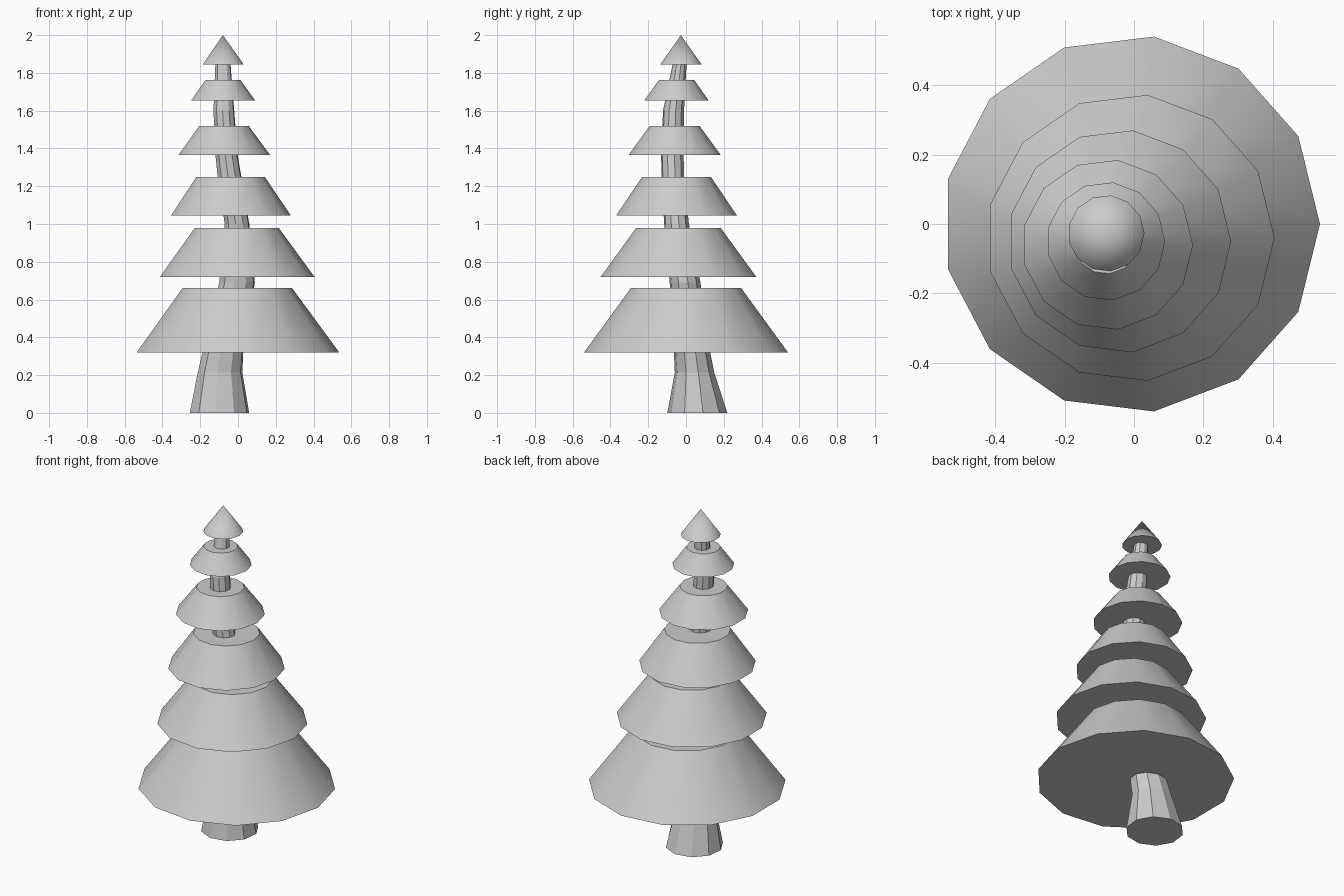
import bpy
import bmesh
from math import cos, sin, radians, tau

old = bpy.data.objects.get("Cube")
if old:
    bpy.data.objects.remove(old, do_unlink=True)

grey = bpy.data.materials.new("plain_grey")
grey.use_nodes = True
grey.diffuse_color = (0.6, 0.6, 0.6, 1)
grey.node_tree.nodes["Principled BSDF"].inputs["Base Color"].default_value = (0.6, 0.6, 0.6, 1)


def loft(name, sides, rings, phase=0.0, smooth=False):
    """Join stacked rings (x, y, z, rx, ry) into a closed solid; a zero radius makes a point."""
    bm = bmesh.new()
    loops = []
    for x, y, z, rx, ry in rings:
        if rx == 0:
            loops.append([bm.verts.new((x, y, z))] * sides)
            continue
        angles = [phase + tau * i / sides for i in range(sides)]
        loops.append([bm.verts.new((x + rx * cos(a), y + ry * sin(a), z)) for a in angles])
    for low, high in zip(loops, loops[1:]):
        for i in range(sides):
            j = (i + 1) % sides
            corners = dict.fromkeys((low[i], low[j], high[j], high[i]))
            bm.faces.new(list(corners)).smooth = smooth
    bm.faces.new(loops[0][::-1])
    if rings[-1][3] > 0:
        bm.faces.new(loops[-1])
    # Keep the rims crisp between sides and flat caps
    for edge in bm.edges:
        if len(edge.link_faces) == 2 and edge.calc_face_angle() > radians(40):
            edge.smooth = False
    mesh = bpy.data.meshes.new(name)
    bm.to_mesh(mesh)
    bm.free()
    mesh.materials.append(grey)
    obj = bpy.data.objects.new(name, mesh)
    bpy.context.collection.objects.link(obj)
    return obj


# Crooked tapering trunk
loft("trunk", 10, [
    (-0.098, 0.06, 0.0, 0.16, 0.16),
    (-0.095, 0.045, 0.215, 0.12, 0.105),
    (-0.08, 0.032, 0.32, 0.11, 0.097),
    (-0.005, -0.005, 0.69, 0.096, 0.082),
    (-0.005, -0.05, 1.0, 0.066, 0.066),
    (-0.045, -0.07, 1.25, 0.064, 0.06),
    (-0.06, -0.072, 1.36, 0.06, 0.06),
    (-0.075, -0.066, 1.6, 0.056, 0.056),
    (-0.08, -0.032, 1.86, 0.04, 0.036),
], phase=radians(11))

# Foliage tiers: x, y, bottom z, top z, bottom radius, top radius
tiers = [
    (-0.008, 0.0, 0.32, 0.66, 0.544, 0.295),
    (-0.01, -0.04, 0.72, 0.98, 0.415, 0.225),
    (-0.042, -0.05, 1.045, 1.25, 0.322, 0.183),
    (-0.076, -0.06, 1.365, 1.52, 0.246, 0.132),
    (-0.081, -0.05, 1.655, 1.762, 0.171, 0.094),
    (-0.08, -0.027, 1.845, 2.0, 0.11, 0.0),
]
for n, (x, y, z0, z1, r0, r1) in enumerate(tiers, 1):
    name = "foliage_tip" if r1 == 0 else f"foliage_tier_{n}"
    loft(name, 13, [(x, y, z0, r0, r0), (x, y, z1, r1, r1)], smooth=True)
